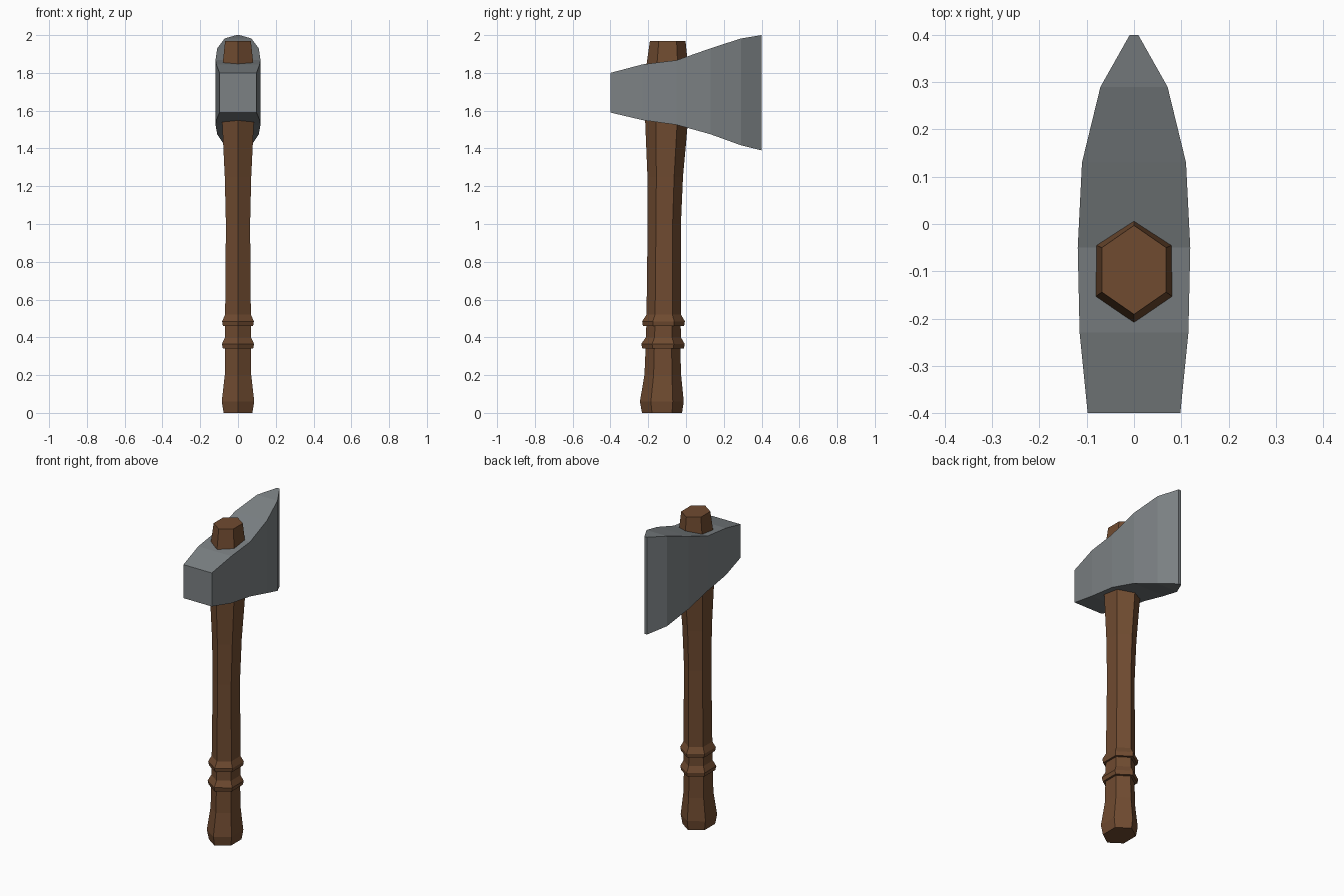
import bpy, bmesh
from math import cos, sin, pi

if "Cube" in bpy.data.objects:
    bpy.data.objects.remove(bpy.data.objects["Cube"])


def material(name, rgb):
    m = bpy.data.materials.new(name)
    m.diffuse_color = (*rgb, 1)
    m.use_nodes = True
    m.node_tree.nodes["Principled BSDF"].inputs["Base Color"].default_value = m.diffuse_color
    return m


def loft(name, sections, mat):
    """Skin equal-sized rings of points and cap both ends."""
    bm = bmesh.new()
    rings = [[bm.verts.new(p) for p in s] for s in sections]
    n = len(rings[0])
    for a, b in zip(rings, rings[1:]):
        for i in range(n):
            j = (i + 1) % n
            bm.faces.new((a[i], a[j], b[j], b[i]))
    bm.faces.new(rings[0])
    bm.faces.new(rings[-1])
    bmesh.ops.recalc_face_normals(bm, faces=bm.faces)
    mesh = bpy.data.meshes.new(name)
    bm.to_mesh(mesh)
    bm.free()
    mesh.materials.append(mat)
    ob = bpy.data.objects.new(name, mesh)
    bpy.context.collection.objects.link(ob)
    return ob


wood = material("wood", (0.16, 0.07, 0.03))
steel = material("steel", (0.2, 0.22, 0.23))


def hexagon(z, half_x, yc, ry):
    k = half_x / cos(pi / 6)
    return [(k * sin(i * pi / 3), yc + ry * cos(i * pi / 3), z) for i in range(6)]


# Handle: z, half width, centre y, y radius (includes two grip rings)
handle = [
    (0.00, 0.076, -0.127, 0.106), (0.06, 0.086, -0.128, 0.116),
    (0.20, 0.070, -0.123, 0.097), (0.34, 0.068, -0.122, 0.092),
    (0.34, 0.080, -0.121, 0.110), (0.365, 0.085, -0.122, 0.115),
    (0.40, 0.069, -0.120, 0.093), (0.46, 0.068, -0.119, 0.091),
    (0.46, 0.080, -0.119, 0.109), (0.485, 0.084, -0.119, 0.113),
    (0.52, 0.068, -0.118, 0.091), (1.00, 0.064, -0.115, 0.088),
    (1.25, 0.070, -0.110, 0.094), (1.54, 0.084, -0.103, 0.113),
    (1.85, 0.081, -0.099, 0.109), (1.97, 0.068, -0.097, 0.094),
]
loft("handle", [hexagon(*s) for s in handle], wood)

# Axe head: y, half width, bottom z, top z
head = [
    (-0.40, 0.098, 1.59, 1.80), (-0.23, 0.115, 1.55, 1.845),
    (-0.05, 0.119, 1.525, 1.867), (0.13, 0.110, 1.475, 1.93),
    (0.29, 0.071, 1.417, 1.982), (0.40, 0.009, 1.39, 2.00),
]
loft("axe_head", [[(-w, y, lo), (w, y, lo), (w, y, hi), (-w, y, hi)]
                  for y, w, lo, hi in head], steel)
